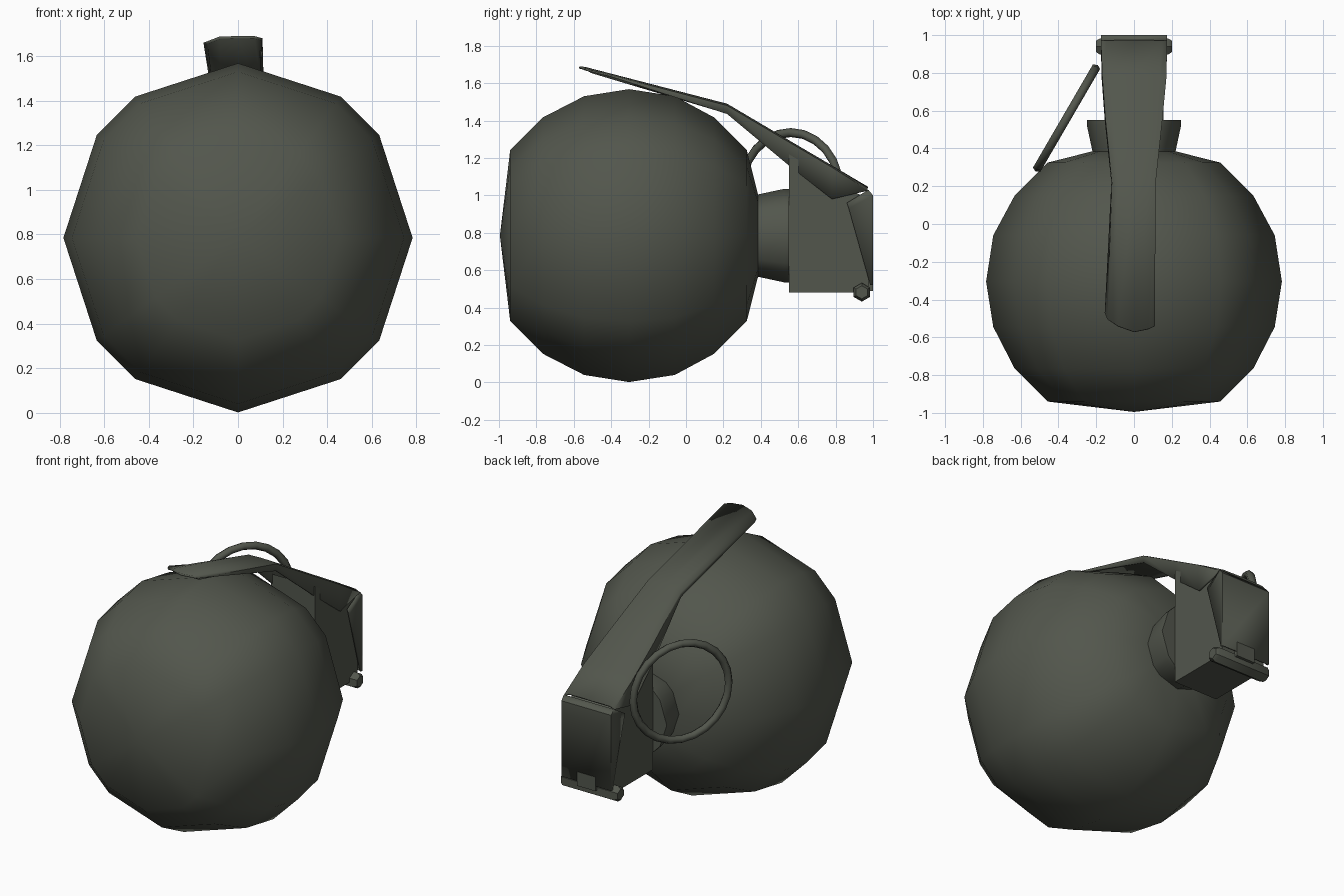
import bpy, bmesh, math
from mathutils import Matrix, Vector

if "Cube" in bpy.data.objects:
    bpy.data.objects.remove(bpy.data.objects["Cube"])

olive = bpy.data.materials.new("dark olive metal")
olive.diffuse_color = (0.085, 0.093, 0.073, 1)
olive.use_nodes = True
olive.node_tree.nodes["Principled BSDF"].inputs["Base Color"].default_value = olive.diffuse_color


def finish(name, bm, angle=None):
    """Turn a bmesh into a smooth-shaded object, optionally with sharp edges."""
    bmesh.ops.recalc_face_normals(bm, faces=bm.faces)
    for f in bm.faces:
        f.smooth = True
    if angle:
        for e in bm.edges:
            if len(e.link_faces) == 2 and e.calc_face_angle() > math.radians(angle):
                e.smooth = False
    me = bpy.data.meshes.new(name)
    bm.to_mesh(me)
    bm.free()
    me.materials.append(olive)
    ob = bpy.data.objects.new(name, me)
    bpy.context.collection.objects.link(ob)
    return ob


def loft(name, sections, closed=True, caps=(True, True), angle=None):
    """Skin a list of equal-length point sections."""
    bm = bmesh.new()
    rows = [[bm.verts.new(p) for p in s] for s in sections]
    n = len(rows[0])
    for a, b in zip(rows, rows[1:]):
        for i in range(n if closed else n - 1):
            j = (i + 1) % n
            bm.faces.new((a[i], a[j], b[j], b[i]))
    for use, row in zip(caps, (rows[0], rows[-1])):
        if use:
            bm.faces.new(row)
    bmesh.ops.remove_doubles(bm, verts=bm.verts, dist=0.0005)
    return finish(name, bm, angle)


# round body and flared neck, turned about the y axis with uneven segments
CZ = 0.785
angles = [math.radians(q * 90 + a) for q in range(4) for a in (0, 36, 54)]


def turned(name, profile, caps, angle=None):
    return loft(name, [[(r * math.cos(a), y, CZ + r * math.sin(a)) for a in angles]
                       for y, r in profile], caps=caps, angle=angle)


turned("body", [(-0.995, 0), (-0.94, 0.457), (-0.765, 0.632), (-0.545, 0.745),
                (-0.305, 0.783), (-0.06, 0.745), (0.15, 0.632), (0.325, 0.457),
                (0.385, 0.22)], (False, True))
turned("neck", [(0.34, 0.21), (0.385, 0.22), (0.525, 0.25), (0.55, 0.25)],
       (True, True), 50)

# fuze head block, side profile extruded across x
head = [(0.55, 0.48), (0.55, 1.22), (0.86, 1.04), (0.975, 0.98), (0.975, 0.48)]
loft("fuze_head", [[(x, y, z) for y, z in head] for x in (-0.155, 0.155)], angle=30)

# safety lever: folded channel; stations are y, z, left x, right x, left drop, right drop
stations = [(-0.555, 1.69, -0.125, 0.11, 0.03, 0.012),
            (0.22, 1.49, -0.12, 0.115, 0.05, 0.055),
            (0.55, 1.295, -0.155, 0.15, 0.135, 0.135),
            (0.78, 1.16, -0.172, 0.172, 0.18, 0.18)]
rows = []
for y, z, xl, xr, dl, dr in stations:
    row = [(xl, y, z - dl), (xl + 0.004, y, z - 0.025), (xl + 0.04, y, z - 0.003),
           (0, y, z), (xr - 0.035, y, z - 0.001), (xr, y, z - 0.01), (xr, y, z - dr)]
    rows.append([Vector(p) for p in row])
# rounded, lopsided free end
for p, dy in zip(rows[0], (0.085, 0.05, 0.015, -0.015, 0, 0.015, 0.02)):
    p.y += dy
rows[0][0].x -= 0.03
rows[0][1].x -= 0.02
W = 0.175
rows.append([(-W, 0.97, 1.025), (-W, 0.97, 1.03), (-W + 0.03, 0.972, 1.043), (0, 0.975, 1.045),
             (W - 0.03, 0.972, 1.043), (W, 0.97, 1.03), (W, 0.97, 1.025)])
lever = loft("safety_lever", rows, closed=False, caps=(False, False), angle=45)

# lever tail: back plate with tapered side flanges around the head
tail = [[(-W, 0.86, 0.96), (-W, 0.975, 1.03), (W, 0.975, 1.03), (W, 0.86, 0.96)],
        [(-W, 0.87, 0.93), (-W, 1.0, 1.0), (W, 1.0, 1.0), (W, 0.87, 0.93)],
        [(-W, 0.985, 0.52), (-W, 1.0, 0.52), (W, 1.0, 0.52), (W, 0.985, 0.52)]]
back = loft("lever_tail", tail, closed=False, caps=(False, False), angle=35)
for ob in (lever, back):
    m = ob.modifiers.new("sheet thickness", 'SOLIDIFY')
    m.thickness = 0.012
    m.offset = -1

# hinge pin across the bottom of the head
loft("hinge_pin", [[(x, 0.94 + r * math.sin(k * math.pi / 3), 0.482 + r * math.cos(k * math.pi / 3))
                    for k in range(6)]
                   for x, r in ((-0.2, 0.035), (-0.18, 0.05), (0.18, 0.05), (0.2, 0.035))], angle=35)


def box(name, size, centre):
    bm = bmesh.new()
    bmesh.ops.create_cube(bm, size=1, matrix=Matrix.Translation(centre) @ Matrix.Diagonal((*size, 1)))
    return finish(name, bm, 30)


box("hinge_tab", (0.13, 0.04, 0.09), (0, 0.981, 0.535))

# pull ring, standing upright beside the head
d = Vector((0.5, 0.86, 0)).normalized()
side = Vector((-d.y, d.x, 0))
up = Vector((0, 0, 1))
centre = Vector((-0.357, 0.56, 1.033))
sections = []
for i in range(25):
    a = i * math.tau / 24
    out = d * math.cos(a) + up * math.sin(a)
    sections.append([centre + out * (0.303 + 0.024 * math.cos(b)) + side * 0.026 * math.sin(b)
                     for b in (k * math.pi / 3 for k in range(6))])
loft("pull_ring", sections, caps=(False, False))
